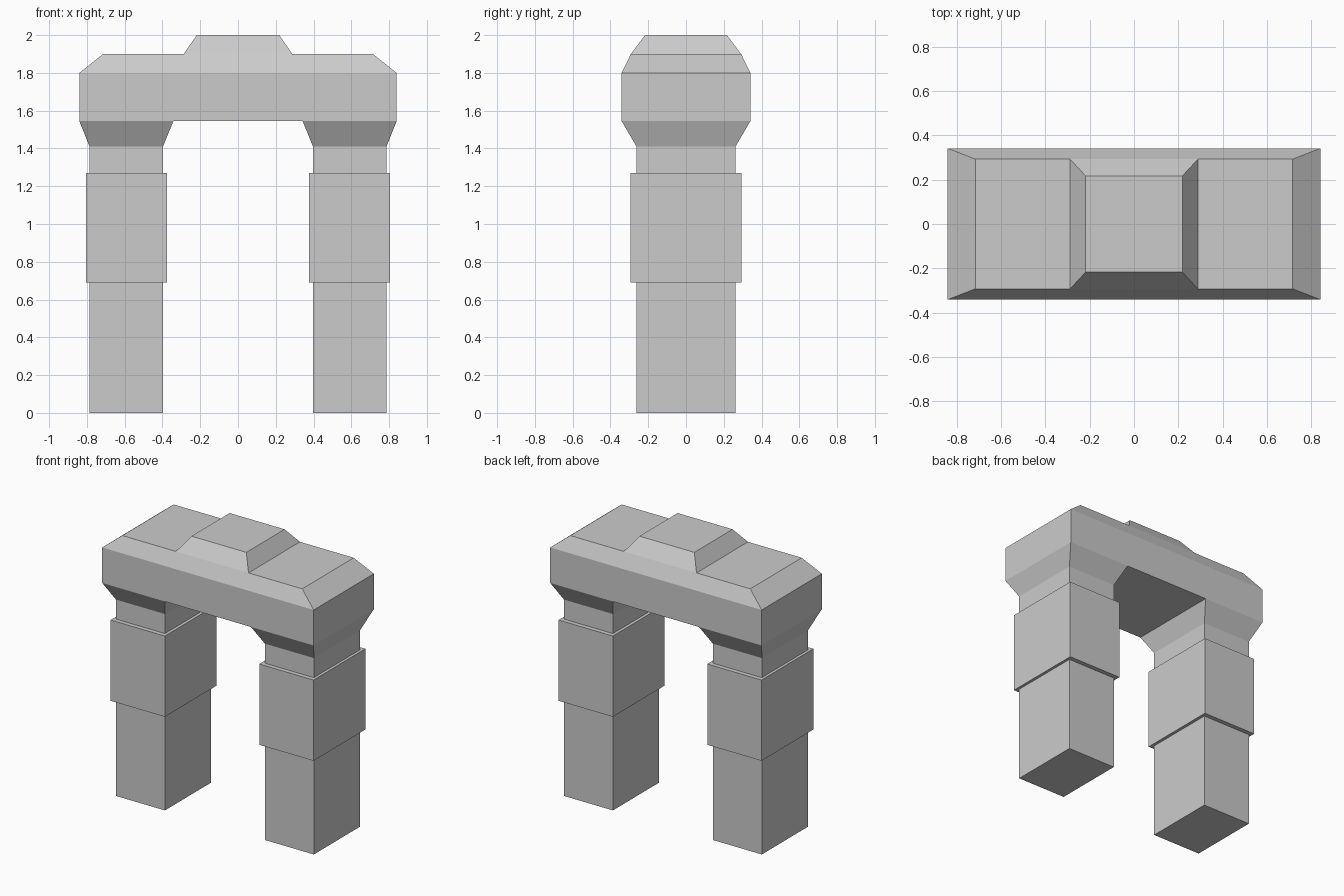
import bpy
import bmesh

if "Cube" in bpy.data.objects:
    bpy.data.objects.remove(bpy.data.objects["Cube"])


def rect(bm, x0, x1, y, z):
    """Rectangle of four vertices, symmetric in y."""
    return [bm.verts.new(p) for p in
            ((x0, -y, z), (x1, -y, z), (x1, y, z), (x0, y, z))]


def loft(name, sections, cap_bottom=False, cap_top=False, mirror=False):
    """Join stacked rectangles (x0, x1, y half-width, z) with flat sides."""
    bm = bmesh.new()
    rings = [rect(bm, *s) for s in sections]
    for a, b in zip(rings, rings[1:]):
        for i in range(4):
            j = (i + 1) % 4
            bm.faces.new((a[i], a[j], b[j], b[i]))
    if cap_bottom:
        bm.faces.new(rings[0][::-1])
    if cap_top:
        bm.faces.new(rings[-1])
    mesh = bpy.data.meshes.new(name)
    bm.to_mesh(mesh)
    bm.free()
    obj = bpy.data.objects.new(name, mesh)
    bpy.context.collection.objects.link(obj)
    if mirror:
        mod = obj.modifiers.new("Mirror", 'MIRROR')
        mod.use_mirror_merge = False
    return obj


SHAFT = (0.397, 0.786, 0.262)
BAND = (0.375, 0.806, 0.294)
CAPITAL = (0.342, 0.84, 0.341)

# Pair of pillars: shaft, wide band, neck and flared capital
loft("pillars", [
    (*SHAFT, 0.0), (*SHAFT, 0.69),
    (*BAND, 0.69), (*BAND, 1.27),
    (*SHAFT, 1.27), (*SHAFT, 1.41),
    (*CAPITAL, 1.545),
], cap_bottom=True, mirror=True)

# Lintel block with chamfered top
lintel = loft("lintel", [
    (-0.84, 0.84, 0.341, 1.545),
    (-0.84, 0.84, 0.341, 1.80),
    (-0.715, 0.715, 0.292, 1.90),
], cap_bottom=True, cap_top=True)

# Cut the lintel at the crown and capital edges
bm = bmesh.new()
bm.from_mesh(lintel.data)
for x in (-0.342, -0.288, 0.288, 0.342):
    bmesh.ops.bisect_plane(bm, geom=bm.verts[:] + bm.edges[:] + bm.faces[:],
                           plane_co=(x, 0, 0), plane_no=(1, 0, 0))

# Open the underside where the capitals join
hidden = [f for f in bm.faces if f.normal.z < -0.9
          and abs(f.calc_center_median().x) > 0.342]
bmesh.ops.delete(bm, geom=hidden, context='FACES')

# Raise the tapered crown from the middle of the top
top = [f for f in bm.faces if f.normal.z > 0.9
       and abs(f.calc_center_median().x) < 0.1]
crown = bmesh.ops.extrude_discrete_faces(bm, faces=top)["faces"][0]
for v in crown.verts:
    v.co.x *= 0.218 / 0.288
    v.co.y *= 0.217 / 0.292
    v.co.z = 2.0
bm.to_mesh(lintel.data)
bm.free()
